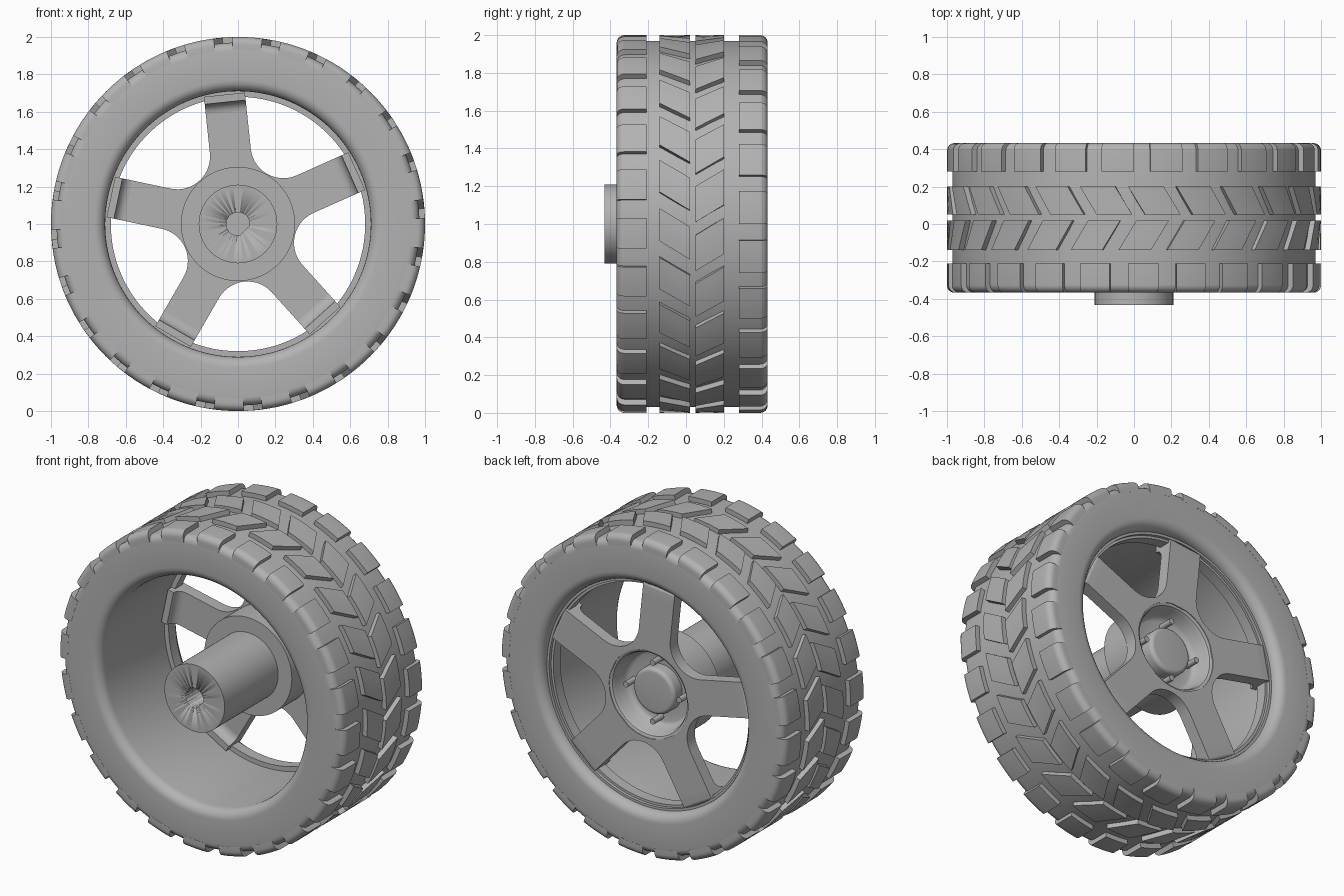
import bpy, bmesh
from math import sin, cos, pi, radians, hypot, atan2
from mathutils import Matrix, Vector

cube = bpy.data.objects.get("Cube")
if cube:
    bpy.data.objects.remove(cube)

grey = bpy.data.materials.new("plain_grey")
grey.use_nodes = True
GREY = (0.45, 0.45, 0.45, 1)
grey.diffuse_color = GREY
grey.node_tree.nodes["Principled BSDF"].inputs["Base Color"].default_value = GREY

FRONT, BACK = -0.367, 0.4325   # tyre side planes
CENTRE = Vector((0, 0, 1))     # wheel axle runs along y


def finish(bm, name, angle=35):
    """Clean the mesh, lift it to the axle and shade it."""
    bmesh.ops.remove_doubles(bm, verts=bm.verts, dist=1e-5)
    bmesh.ops.recalc_face_normals(bm, faces=bm.faces)
    bmesh.ops.translate(bm, verts=bm.verts, vec=CENTRE)
    me = bpy.data.meshes.new(name)
    bm.to_mesh(me)
    bm.free()
    me.materials.append(grey)
    ob = bpy.data.objects.new(name, me)
    bpy.context.collection.objects.link(ob)
    bpy.ops.object.select_all(action='DESELECT')
    ob.select_set(True)
    bpy.context.view_layer.objects.active = ob
    bpy.ops.object.shade_smooth_by_angle(angle=radians(angle))
    return ob


def polar(r, a, y):
    return Vector((r * cos(a), y, r * sin(a)))


def sweep(bm, profile, start=0, width=360, steps=96, skew=0):
    """Turn a closed (r, y) profile about the axle; skew is degrees per unit of y."""
    rings = []
    for i in range(steps + 1):
        a = start + width * i / steps
        rings.append([bm.verts.new(polar(r, radians(a + skew * y), y)) for r, y in profile])
    n = len(profile)
    for a, b in zip(rings, rings[1:]):
        for j in range(n):
            k = (j + 1) % n
            if profile[j][0] or profile[k][0]:
                bm.faces.new((a[j], a[k], b[k], b[j]))
    if width < 360:
        bm.faces.new(rings[0])
        bm.faces.new(rings[-1])


def arc(r, y, radius, a0, a1, n=6):
    """Rounded corner points in the (r, y) plane."""
    return [(r + radius * cos(radians(a0 + (a1 - a0) * i / n)),
             y + radius * sin(radians(a0 + (a1 - a0) * i / n))) for i in range(n + 1)]


def lathe(name, profile, steps=96):
    bm = bmesh.new()
    sweep(bm, profile, steps=steps)
    # collapsed slivers on the axle
    bmesh.ops.dissolve_degenerate(bm, dist=1e-6, edges=bm.edges)
    return finish(bm, name)


# Tyre body with rounded shoulders and bead
bead, corner = 0.06, 0.045
lathe("tyre", arc(0.71 + bead, FRONT + bead, bead, 180, 270)
      + arc(0.97 - corner, FRONT + corner, corner, -90, 0)
      + arc(0.97 - corner, BACK - corner, corner, 0, 90)
      + arc(0.71 + bead, BACK - bead, bead, 90, 180), 144)

# Tread: two rounded shoulder rows and two slanted middle rows
COUNT, DEEP = 24, 0.93
shoulder = 0.04
front_row = [(DEEP, -0.21), (DEEP, FRONT)] + arc(1 - shoulder, FRONT + shoulder, shoulder, -90, 0) + [(1, -0.21)]
back_row = [(DEEP, 0.28), (1, 0.28)] + arc(1 - shoulder, BACK - shoulder, shoulder, 0, 90) + [(DEEP, BACK)]


def middle_row(y0, y1):
    return [(DEEP, y0), (DEEP, y1), (1, y1), (1, y0)]


for name, profile, start, width, skew in (
        ("front_shoulder_tread", front_row, 7.5, 9.3, 0),
        ("back_shoulder_tread", back_row, 0, 10, 0),
        ("front_middle_tread", middle_row(-0.14, 0.02), 4.9, 10, -35),
        ("back_middle_tread", middle_row(0.05, 0.2), -1.2, 11, 35)):
    bm = bmesh.new()
    for i in range(COUNT):
        sweep(bm, profile, start + i * 360 / COUNT, width, 4, skew)
    finish(bm, name, 30)

# Rim ring inside the tyre
lathe("rim_ring", [(0.68, 0.28), (0.72, 0.28), (0.72, 0.37), (0.695, 0.37), (0.695, 0.35), (0.68, 0.35)], 128)

# Hub: front barrel, wider collar, dished back with a centre boss
hub = lathe("hub", [(0, -0.4325), (0.21, -0.4325), (0.21, 0.1), (0.305, 0.1), (0.305, 0.368)]
            + [(0.275, 0.368), (0.26, 0.36), (0.25, 0.34), (0.24, 0.27), (0.225, 0.25), (0.21, 0.245)]
            + [(0.145, 0.245)] + arc(0.12, 0.3, 0.025, 0, 90) + [(0, 0.325)])

# D-shaped axle hole cut into the barrel
bm = bmesh.new()
flat = radians(75)
rim = [polar(0.063, radians(-45) + flat / 2 + (2 * pi - flat) * i / 24, -0.5) for i in range(25)]
face = bm.faces.new([bm.verts.new(p) for p in rim])
grown = bmesh.ops.extrude_face_region(bm, geom=[face])["geom"]
bmesh.ops.translate(bm, vec=(0, 0.5, 0), verts=[g for g in grown if isinstance(g, bmesh.types.BMVert)])
cutter = finish(bm, "axle_hole_cutter")
cutter.hide_render = True
cutter.hide_set(True)
cutter.display_type = 'WIRE'
cut = hub.modifiers.new("axle_hole", 'BOOLEAN')
cut.operation, cut.object, cut.solver = 'DIFFERENCE', cutter, 'EXACT'
bpy.context.view_layer.objects.active = hub
bpy.ops.object.modifier_apply(modifier=cut.name)
bpy.data.objects.remove(cutter)

# Five-armed spoke plate with filleted webs between the arms
ARMS, TURN, HALF, TIP = 5, radians(96), 0.11, 0.63
Y0, Y1 = 0.295, 0.372
step = 2 * pi / ARMS
REACH = 0.31
fillet = (REACH * sin(step / 2) - HALF) / (1 - sin(step / 2))
dist = REACH + fillet
outline = []
for k in range(ARMS):
    pts = [(TIP, HALF)]
    for i in range(15):
        a = -pi / 2 - (pi - step) * i / 14
        pts.append((dist * cos(step / 2) + fillet * cos(a), dist * sin(step / 2) + fillet * sin(a)))
    pts.append((TIP * cos(step) + HALF * sin(step), TIP * sin(step) - HALF * cos(step)))
    outline += [(hypot(u, v), atan2(v, u) + TURN + k * step) for u, v in pts]
bm = bmesh.new()
loops = [[bm.verts.new(polar(r if outer else 0.275, a, y)) for r, a in outline]
         for outer, y in ((0, Y0), (1, Y0), (1, Y1), (0, Y1))]
n = len(outline)
for a, b in zip(loops, loops[1:] + loops[:1]):
    for j in range(n):
        k = (j + 1) % n
        bm.faces.new((a[j], a[k], b[k], b[j]))
finish(bm, "spokes")

# Hooked spoke ends that curve forward onto the rim ring
hook = ([(0.6, Y1), (0.6, Y0)] + arc(0.6, Y0 - 0.055, 0.055, 90, 0)
        + [(0.695, Y0 - 0.055)] + arc(0.675, Y1 - 0.02, 0.02, 0, 90))
bm = bmesh.new()
for k in range(ARMS):
    turn = Matrix.Rotation(-(TURN + k * step), 3, 'Y')
    sides = [[bm.verts.new(turn @ Vector((r, y, s * HALF))) for r, y in hook] for s in (-1, 1)]
    for s in sides:
        bm.faces.new(s)
    for j in range(len(hook)):
        i = j - 1
        bm.faces.new((sides[0][i], sides[0][j], sides[1][j], sides[1][i]))
finish(bm, "spoke_ends")

# Four pins standing in the dish
bm = bmesh.new()
for k in range(4):
    spot = Matrix.Translation(polar(0.185, k * pi / 2, 0.285))
    bmesh.ops.create_cone(bm, cap_ends=True, segments=16, radius1=0.018, radius2=0.018, depth=0.1,
                          matrix=spot @ Matrix.Rotation(pi / 2, 4, 'X'))
finish(bm, "hub_pins")
